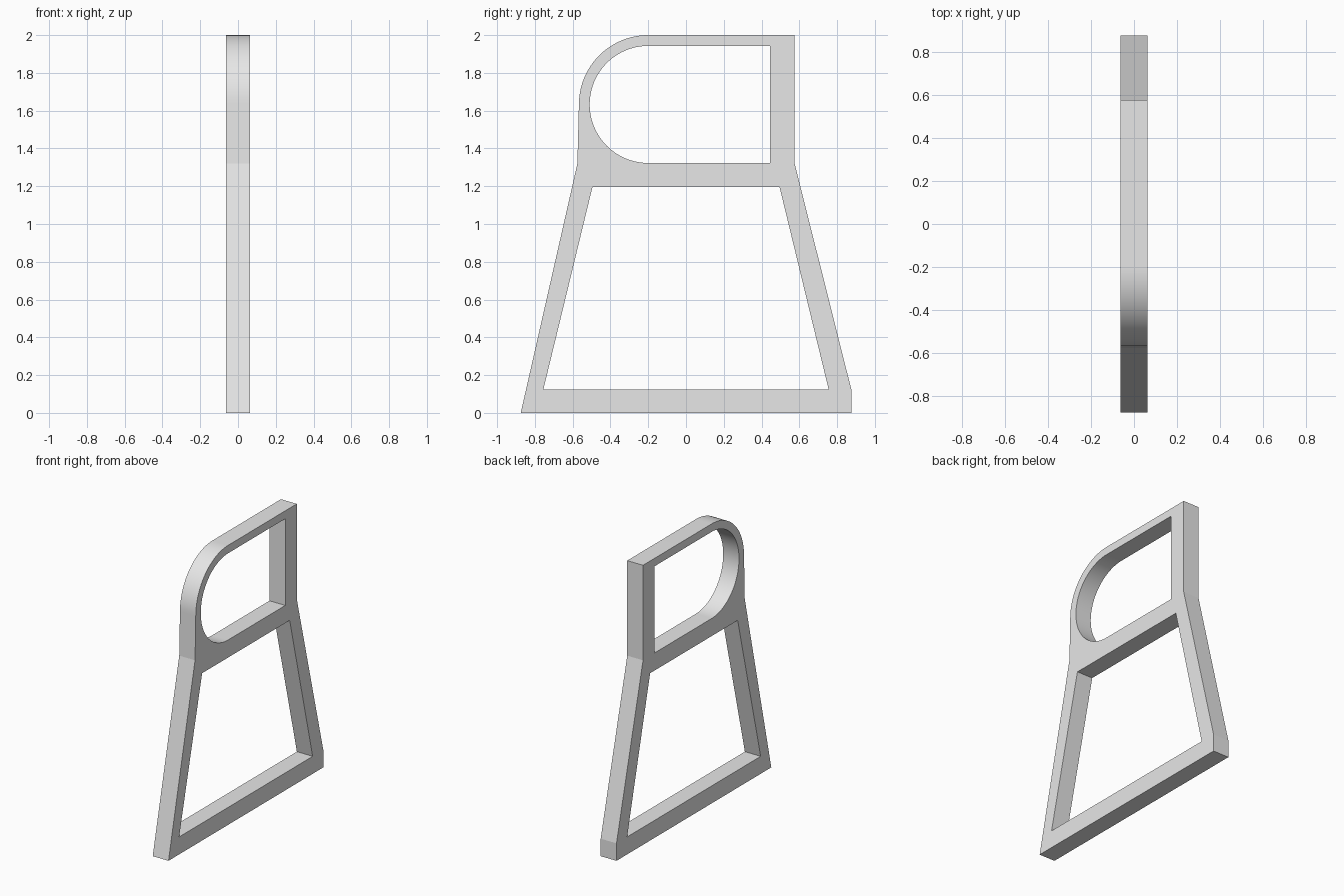
import bpy
from math import pi, sin, cos, radians

cube = bpy.data.objects.get("Cube")
if cube:
    bpy.data.objects.remove(cube, do_unlink=True)

HALF_THICKNESS = 0.0625
ARC_CENTRE = (-0.2, 1.633)


def arc(radius, start, end, steps):
    """Points (y, z) on an arc about the shared centre, angles in degrees."""
    cy, cz = ARC_CENTRE
    angles = [radians(start + (end - start) * i / steps) for i in range(steps + 1)]
    return [(cy + radius * cos(a), cz + radius * sin(a)) for a in angles]


# Outline: splayed base, upright back, rounded upper front corner
outline = [(-0.875, 0), (0.875, 0), (0.875, 0.125), (0.575, 1.32), (0.575, 2)]
outline += arc(0.367, 90, 180, 24) + [(-0.575, 1.32)]

# Upper opening with a half-round front end, lower trapezoid opening
upper_opening = [(0.445, 1.323), (0.445, 1.943)] + arc(0.31, 90, 270, 48)
lower_opening = [(-0.755, 0.125), (0.755, 0.125), (0.495, 1.197), (-0.495, 1.197)]

# Flat filled profile, thickened both ways
profile = bpy.data.curves.new("frame_profile", 'CURVE')
profile.dimensions = '2D'
profile.fill_mode = 'BOTH'
profile.extrude = HALF_THICKNESS
for loop in (outline, upper_opening, lower_opening):
    spline = profile.splines.new('POLY')
    spline.points.add(len(loop) - 1)
    for point, (y, z) in zip(spline.points, loop):
        point.co = (y, z, 0, 1)
    spline.use_cyclic_u = True

frame = bpy.data.objects.new("frame", profile)
bpy.context.collection.objects.link(frame)
frame.rotation_euler = (pi / 2, 0, pi / 2)

# Material
grey = bpy.data.materials.new("light_grey")
grey.use_nodes = True
colour = (0.8, 0.8, 0.8, 1)
grey.diffuse_color = colour
grey.node_tree.nodes["Principled BSDF"].inputs["Base Color"].default_value = colour
profile.materials.append(grey)

# Turn into a clean mesh with smooth arcs and sharp edges
bpy.ops.object.select_all(action='DESELECT')
frame.select_set(True)
bpy.context.view_layer.objects.active = frame
bpy.ops.object.convert(target='MESH')
frame = bpy.context.object
frame.name = "frame"
bpy.ops.object.mode_set(mode='EDIT')
bpy.ops.mesh.select_all(action='SELECT')
bpy.ops.mesh.remove_doubles(threshold=0.0001)
bpy.ops.mesh.normals_make_consistent(inside=False)
bpy.ops.object.mode_set(mode='OBJECT')
bpy.ops.object.transform_apply(location=False, rotation=True, scale=False)
bpy.ops.object.shade_smooth_by_angle(angle=radians(10))
